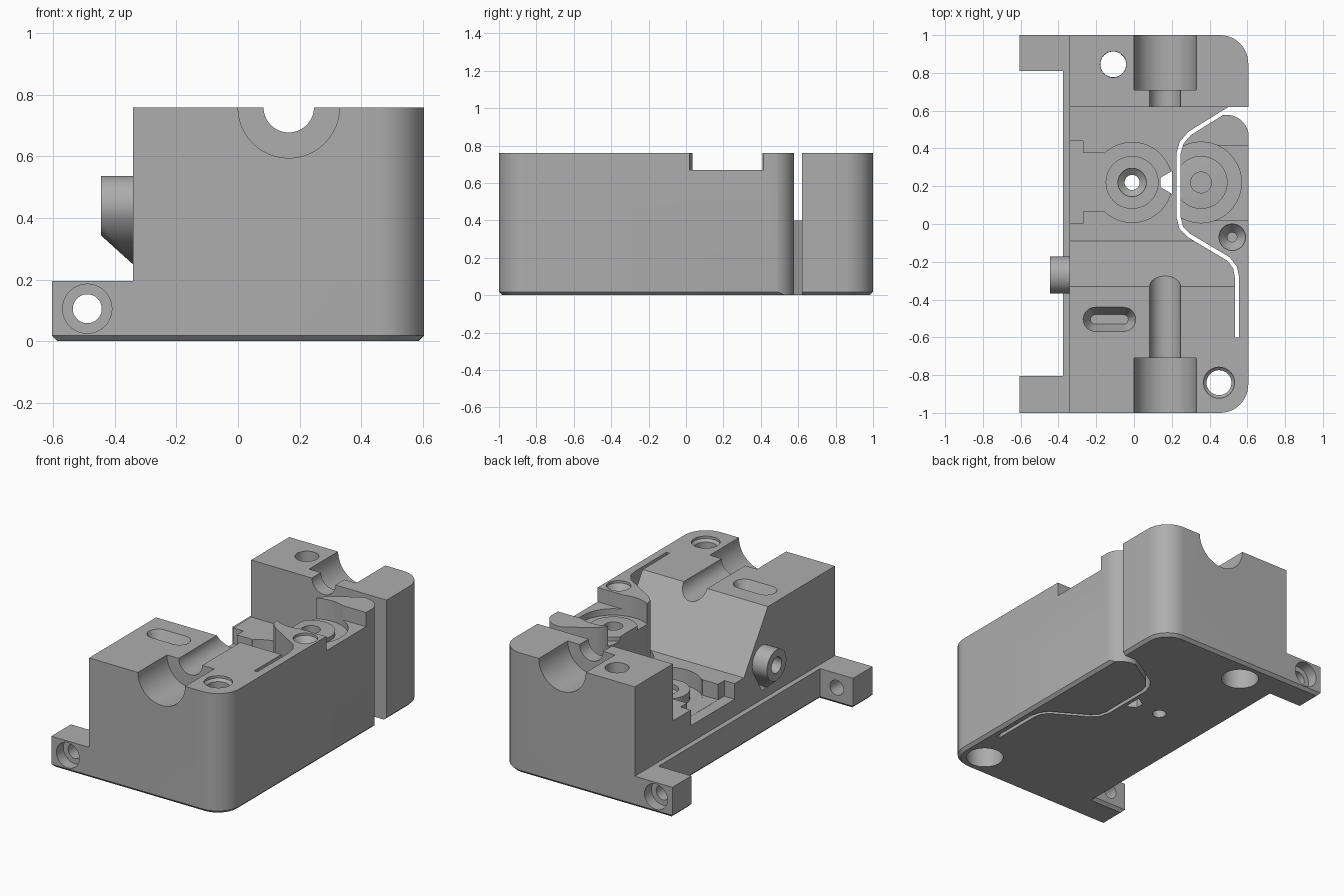
import bpy, bmesh, math
from mathutils import Matrix, Vector

cube = bpy.data.objects.get("Cube")
if cube:
    bpy.data.objects.remove(cube, do_unlink=True)

grey = bpy.data.materials.new("plain_grey")
grey.use_nodes = True
colour = (0.42, 0.42, 0.42, 1)
grey.diffuse_color = colour
grey.node_tree.nodes["Principled BSDF"].inputs["Base Color"].default_value = colour


def finish(bm, name):
    bmesh.ops.recalc_face_normals(bm, faces=bm.faces)
    mesh = bpy.data.meshes.new(name)
    bm.to_mesh(mesh)
    bm.free()
    mesh.materials.append(grey)
    ob = bpy.data.objects.new(name, mesh)
    bpy.context.collection.objects.link(ob)
    return ob


def prism(name, outline, low, high, axis="Z", chamfer=0):
    """Extrude an outline along z (points x, y) or x (points y, z)."""
    bm = bmesh.new()
    place = (lambda a, b: (a, b, low)) if axis == "Z" else (lambda a, b: (low, a, b))
    face = bm.faces.new([bm.verts.new(place(a, b)) for a, b in outline])
    rim = list(face.edges)
    new = bmesh.ops.extrude_face_region(bm, geom=[face], use_keep_orig=True)["geom"]
    step = Vector((0, 0, high - low)) if axis == "Z" else Vector((high - low, 0, 0))
    bmesh.ops.translate(bm, vec=step, verts=[v for v in new if isinstance(v, bmesh.types.BMVert)])
    bmesh.ops.recalc_face_normals(bm, faces=bm.faces)
    if chamfer:
        bmesh.ops.bevel(bm, geom=rim, offset=chamfer, segments=1, affect="EDGES")
    return finish(bm, name)


def box(name, x0, x1, y0, y1, z0, z1):
    return prism(name, [(x0, y0), (x1, y0), (x1, y1), (x0, y1)], z0, z1)


def lathe(name, centre, profile, axis="Z"):
    """Spin (radius, distance) points about an axis; both ends lie on the axis."""
    bm = bmesh.new()
    vs = [bm.verts.new((r, 0, d)) for r, d in profile]
    es = [bm.edges.new(pair) for pair in zip(vs, vs[1:])]
    bmesh.ops.spin(bm, geom=vs + es, cent=(0, 0, 0), axis=(0, 0, 1), angle=math.tau, steps=48)
    bmesh.ops.remove_doubles(bm, verts=bm.verts, dist=1e-5)
    turn = {"Z": Matrix(), "Y": Matrix.Rotation(-math.pi / 2, 4, "X"),
            "X": Matrix.Rotation(math.pi / 2, 4, "Y")}[axis]
    bm.transform(Matrix.Translation(centre) @ turn)
    return finish(bm, name)


def hull(name, points):
    bm = bmesh.new()
    for p in points:
        bm.verts.new(p)
    bmesh.ops.convex_hull(bm, input=bm.verts)
    return finish(bm, name)


def cut(target, cutter):
    mod = target.modifiers.new("cut", "BOOLEAN")
    mod.operation = "DIFFERENCE"
    mod.solver = "EXACT"
    mod.object = cutter
    bpy.context.view_layer.objects.active = target
    bpy.ops.object.modifier_apply(modifier=mod.name)
    bpy.data.objects.remove(cutter, do_unlink=True)


def arc(cx, cy, r, start, end, n=12):
    return [(cx + r * math.cos(math.radians(start + (end - start) * i / n)),
             cy + r * math.sin(math.radians(start + (end - start) * i / n))) for i in range(n + 1)]


# Main block with rounded right corners, two mounting feet and a bottom chamfer
outline = ([(-0.605, -1)] + arc(0.455, -0.85, 0.15, -90, 0) + arc(0.455, 0.85, 0.15, 0, 90)
           + [(-0.605, 1), (-0.605, 0.81), (-0.375, 0.81), (-0.375, -0.805), (-0.605, -0.805)])
body = prism("body", outline, 0, 0.76, chamfer=0.018)
cut(body, box("feet_step", -0.8, -0.342, -1.2, 1.2, 0.195, 1))

# Lowered middle with a sloped front wall, leaving the lever arm at full height
slit = [(0.545, -0.6), (0.545, -0.28), (0.535, -0.23), (0.5, -0.185), (0.29, -0.06), (0.25, -0.02),
        (0.235, 0.04), (0.235, 0.37), (0.252, 0.43), (0.295, 0.48), (0.48, 0.595)]
valley = prism("valley", [(-0.39, 0.85), (-0.09, 0.4), (0.62, 0.4), (0.62, 0.85)], -0.9, 0.75, "X")
cut(valley, prism("arm_keep", slit + [(0.9, 0.595), (0.9, -0.6)], -0.5, 1.5))
cut(body, valley)

# Flexure slit that frees the lever arm, and the gap round its tip
left, right = [], []
for i, p in enumerate(slit):
    a, b = Vector(slit[max(i - 1, 0)]), Vector(slit[min(i + 1, len(slit) - 1)])
    d = (b - a).normalized() * 0.011
    left.append((p[0] - d.y, p[1] + d.x))
    right.append((p[0] + d.y, p[1] - d.x))
cut(body, prism("slit", left + right[::-1], -0.3, 1.1))
tip = [(0.39, 0.545), (0.39, 0.528), (0.43, 0.56), (0.46, 0.575)] + arc(0.49, 0.46, 0.118, 90, 0)
cut(body, prism("tip_gap", tip + [(0.8, 0.46), (0.8, 0.62), (0.5, 0.62)], -0.31, 1.2))

# Stepped half-round channels at both ends
for sign, inner in ((-1, 0.2), (1, 0.5)):
    steps = [(0, 1.1), (0.165, 1.1), (0.165, 0.71), (0.082, 0.71), (0.082, inner), (0, inner)]
    cut(body, lathe("channel", (0.165, 0, 0.76), [(r, sign * d) for r, d in steps], "Y"))

# Wheel pocket in the lowered floor, with a ring seat, side notch and opening to the slit
cut(body, lathe("wheel_pocket", (-0.01, 0.22, 0),
                [(0, -0.1), (0.04, -0.1), (0.04, 0.3), (0.075, 0.33), (0.075, 0.36), (0.14, 0.36),
                 (0.14, 0.3), (0.212, 0.3), (0.212, 0.7), (0, 0.7)]))
cut(body, box("side_notch", -0.5, -0.27, 0.003, 0.44, 0.301, 0.9))
cut(body, box("notch_throat", -0.3, -0.16, 0.065, 0.375, 0.302, 0.9))
cut(body, prism("wedge_opening", [(0.14, 0.195), (0.2, 0.16), (0.2, 0.28), (0.14, 0.245)], -0.2, 0.8))

# Wheel pocket in the arm, open to the right side
cut(body, box("arm_notch", 0.355, 0.8, 0.018, 0.415, 0.67, 1))
cut(body, lathe("arm_pocket", (0.355, 0.22, 0),
                [(0, 0.3), (0.055, 0.3), (0.055, 0.66), (0.07, 0.66), (0.14, 0.655), (0.14, 0.63),
                 (0.214, 0.63), (0.214, 0.9), (0, 0.9)]))

# Vertical bolt holes and the arm's countersunk hole
for x, y, r, rim in ((0.45, -0.84, 0.066, 0.082), (-0.11, 0.845, 0.068, 0.069)):
    cut(body, lathe("bolt_hole", (x, y, 0),
                    [(0, -0.1), (0.11, -0.1), (0.11, 0.15), (r, 0.15), (r, 0.73), (rim, 0.745),
                     (rim, 0.9), (0, 0.9)]))
cut(body, lathe("countersink", (0.52, -0.07, 0),
                [(0, 0.4), (0.025, 0.4), (0.025, 0.69), (0.07, 0.745), (0.07, 0.9), (0, 0.9)]))

# Tapered oval slot on the front block
oval = []
for z, half, r in ((0.78, 0.075, 0.073), (0.67, 0.075, 0.025)):
    ring = arc(-0.13 + half, -0.505, r, -90, 90) + arc(-0.13 - half, -0.505, r, 90, 270)
    oval += [(x, y, z) for x, y in ring]
cut(body, hull("oval_slot", oval))

# Counterbored screw holes through the feet
for sign in (-1, 1):
    steps = [(0, 1.1), (0.08, 1.1), (0.08, 0.93), (0.047, 0.93), (0.047, 0.7), (0, 0.7)]
    cut(body, lathe("foot_hole", (-0.49, 0, 0.105), [(r, sign * d) for r, d in steps], "Y"))

# Side boss with a pointed support below and a bore
ring = arc(-0.27, 0.44, 0.097, 0, 352.5, 47)
boss = hull("side_boss", [(x, y, z) for x in (-0.445, -0.33) for y, z in ring]
            + [(-0.342, -0.27, 0.25)])
for part in (body, boss):
    cut(part, lathe("bore", (0, -0.27, 0.44),
                    [(0, -0.6), (0.05, -0.6), (0.05, -0.1), (0, -0.1)], "X"))

# Smooth the round walls and keep the edges crisp
for part in (body, boss):
    bpy.ops.object.select_all(action="DESELECT")
    part.select_set(True)
    bpy.context.view_layer.objects.active = part
    bpy.ops.object.shade_smooth_by_angle(angle=math.radians(25))
